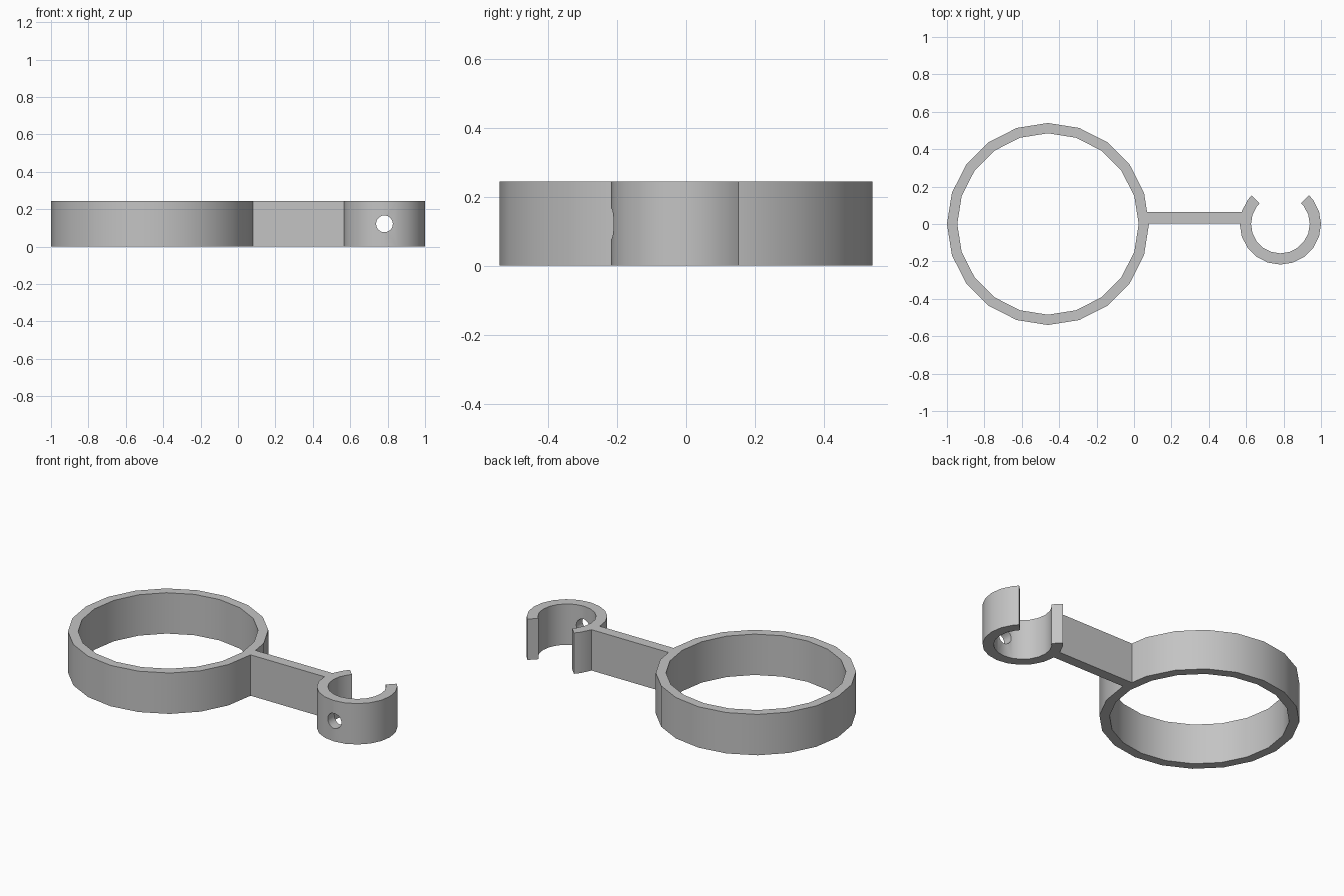
import bpy
import bmesh
from math import cos, sin, radians
from mathutils import Matrix

HEIGHT = 0.243
STEP = 18  # degrees per facet of both rings

if "Cube" in bpy.data.objects:
    bpy.data.objects.remove(bpy.data.objects["Cube"], do_unlink=True)

grey = bpy.data.materials.new("grey plastic")
grey.use_nodes = True
COLOUR = (0.55, 0.55, 0.55, 1)
grey.diffuse_color = COLOUR
grey.node_tree.nodes["Principled BSDF"].inputs["Base Color"].default_value = COLOUR


def make_object(name, bm):
    bmesh.ops.recalc_face_normals(bm, faces=bm.faces)
    mesh = bpy.data.meshes.new(name)
    bm.to_mesh(mesh)
    bm.free()
    mesh.materials.append(grey)
    obj = bpy.data.objects.new(name, mesh)
    bpy.context.collection.objects.link(obj)
    return obj


def band(name, centre_x, outer, inner, angles, closed):
    """Extruded circular band, either a full ring or an open arc."""
    bm = bmesh.new()
    sections = []
    for a in angles:
        c, s = cos(radians(a)), sin(radians(a))
        sections.append([bm.verts.new((centre_x + r * c, r * s, z))
                         for r, z in ((outer, 0), (outer, HEIGHT), (inner, HEIGHT), (inner, 0))])
    pairs = list(zip(sections, sections[1:]))
    if closed:
        pairs.append((sections[-1], sections[0]))
    else:
        bm.faces.new(sections[0])
        bm.faces.new(sections[-1])
    for p, q in pairs:
        for i in range(4):
            j = (i + 1) % 4
            bm.faces.new((p[i], p[j], q[j], q[i]))
    return make_object(name, bm)


def combine(obj, other, operation):
    mod = obj.modifiers.new(operation.lower(), "BOOLEAN")
    mod.operation = operation
    mod.solver = "EXACT"
    mod.object = other
    bpy.context.view_layer.objects.active = obj
    bpy.ops.object.modifier_apply(modifier=mod.name)
    bpy.data.objects.remove(other, do_unlink=True)


# Large closed ring
holder = band("ring_holder", -0.46, 0.54, 0.485, range(0, 360, STEP), True)

# Open clip, with its mouth towards the back
clip_angles = [135] + list(range(144, 405, STEP)) + [405]
clip = band("clip", 0.783, 0.217, 0.157, clip_angles, False)

# Screw hole through the front of the clip
bm = bmesh.new()
bmesh.ops.create_cone(bm, cap_ends=True, segments=20, radius1=0.045, radius2=0.045, depth=0.2,
                      matrix=Matrix.Translation((0.783, -0.2, HEIGHT / 2))
                      @ Matrix.Rotation(radians(90), 4, "X"))
cutter = make_object("hole_cutter", bm)
cutter.hide_render = True
combine(clip, cutter, "DIFFERENCE")

# Flat arm between ring and clip
x0, x1, y0, y1 = 0.05, 0.6, 0.003, 0.065
bm = bmesh.new()
bmesh.ops.create_cube(bm, size=1, matrix=Matrix.Translation(((x0 + x1) / 2, (y0 + y1) / 2, HEIGHT / 2))
                      @ Matrix.Diagonal((x1 - x0, y1 - y0, HEIGHT, 1)))
arm = make_object("arm", bm)

combine(holder, arm, "UNION")
combine(holder, clip, "UNION")

# Smooth walls, crisp rims
bpy.ops.object.select_all(action="DESELECT")
holder.select_set(True)
bpy.context.view_layer.objects.active = holder
bpy.ops.object.shade_smooth_by_angle(angle=radians(30))
